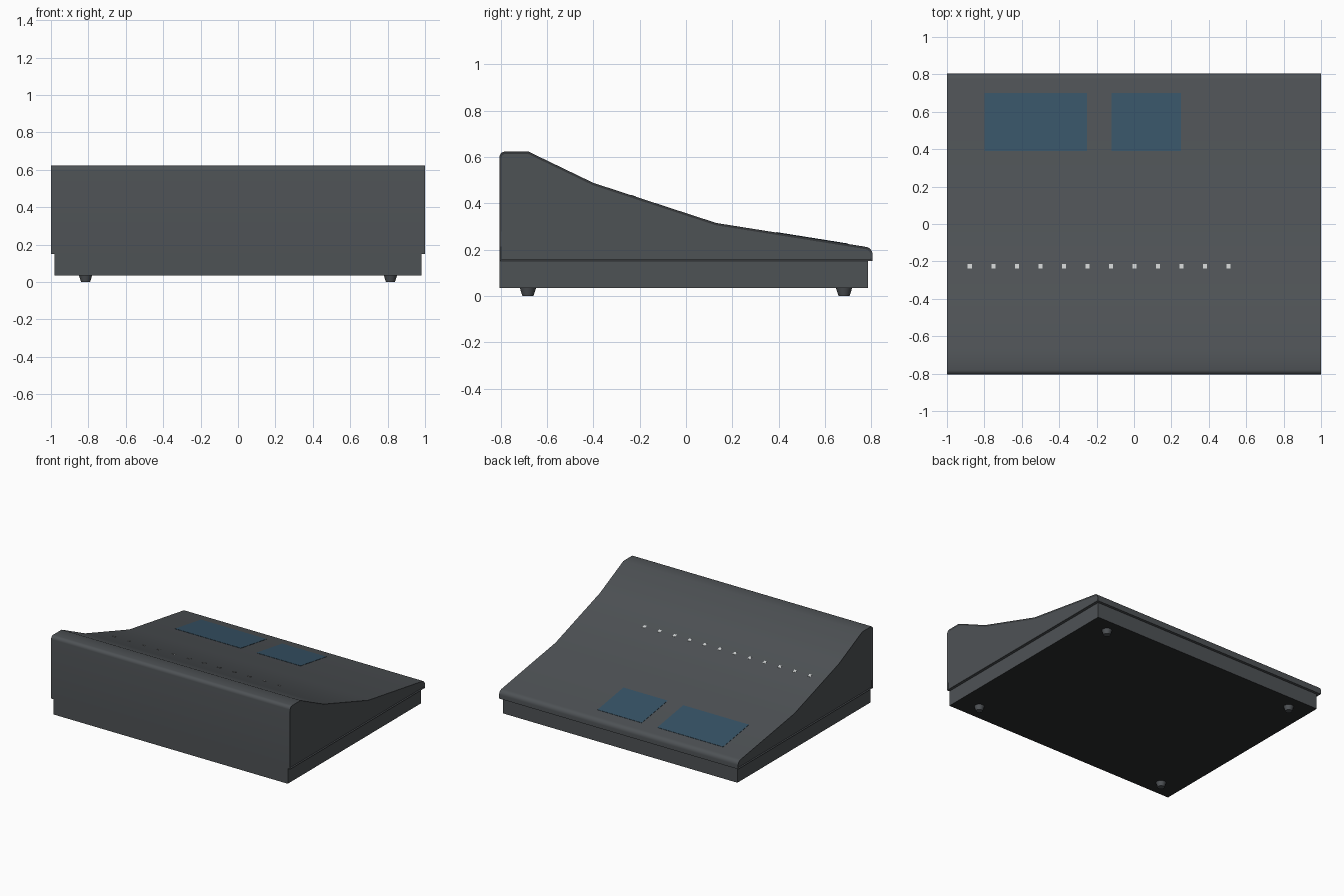
import bpy, bmesh, math
from mathutils import Vector

if "Cube" in bpy.data.objects:
    bpy.data.objects.remove(bpy.data.objects["Cube"])


def material(name, rgb):
    m = bpy.data.materials.new(name)
    m.diffuse_color = (*rgb, 1)
    m.use_nodes = True
    m.node_tree.nodes["Principled BSDF"].inputs["Base Color"].default_value = m.diffuse_color
    return m


GREY = material("slate grey", (0.076, 0.084, 0.091))
DARK = material("underside black", (0.025, 0.026, 0.027))
BLUE = material("display blue", (0.038, 0.088, 0.135))
WHITE = material("indicator light grey", (0.60, 0.62, 0.62))


def finish(name, bm, *mats):
    bmesh.ops.recalc_face_normals(bm, faces=bm.faces)
    me = bpy.data.meshes.new(name)
    bm.to_mesh(me)
    bm.free()
    for m in mats:
        me.materials.append(m)
    me.shade_smooth()
    me.set_sharp_from_angle(angle=math.radians(30))
    ob = bpy.data.objects.new(name, me)
    bpy.context.collection.objects.link(ob)
    return ob


def arc(cy, cz, r, a0, a1, n=5):
    return [(cy + r * math.cos(math.radians(a0 + (a1 - a0) * i / n)),
             cz + r * math.sin(math.radians(a0 + (a1 - a0) * i / n))) for i in range(n + 1)]


# Upper shell: wedge profile swept across the width, with shallow side panels
SLOPE = [(-0.68, 0.623), (-0.4, 0.488), (0.13, 0.315), (0.77, 0.213)]
profile = ([(-0.805, 0.15)] + arc(-0.78, 0.598, 0.025, 180, 90) + SLOPE
           + arc(0.772, 0.179, 0.033, 75, 0) + [(0.805, 0.15)])
bm = bmesh.new()
left = [bm.verts.new((-1, y, z)) for y, z in profile]
right = [bm.verts.new((1, y, z)) for y, z in profile]
n = len(profile)
for i in range(n):
    j = (i + 1) % n
    bm.faces.new((left[i], left[j], right[j], right[i]))
caps = [bm.faces.new(left), bm.faces.new(right[::-1])]
bmesh.ops.recalc_face_normals(bm, faces=bm.faces)
bmesh.ops.inset_individual(bm, faces=caps, thickness=0.01, depth=-0.006)
finish("upper_shell", bm, GREY)

# Base tray, dark on the underside
bm = bmesh.new()
bmesh.ops.create_cube(bm, size=1)
for v in bm.verts:
    v.co = (v.co.x * 1.96, -0.01 + v.co.y * 1.59, 0.0935 + v.co.z * 0.117)
bm.normal_update()
for f in bm.faces:
    f.material_index = 1 if f.normal.z < -0.5 else 0
finish("base_tray", bm, GREY, DARK)

# Four tapered feet
for sx in (-1, 1):
    for sy in (-1, 1):
        bm = bmesh.new()
        bmesh.ops.create_cone(bm, cap_ends=True, segments=20, radius1=0.024,
                              radius2=0.036, depth=0.038)
        bmesh.ops.translate(bm, verts=bm.verts, vec=(sx * 0.815, sy * 0.682, 0.019))
        finish("foot", bm, GREY)


# Thin plates that lie on one straight run of the slope
def plate(name, x0, x1, y0, y1, run, mat):
    (ya, za), (yb, zb) = run
    height = lambda y: za + (zb - za) * (y - ya) / (yb - ya)
    bm = bmesh.new()
    bmesh.ops.create_cube(bm, size=1)
    for v in bm.verts:
        x = x1 if v.co.x > 0 else x0
        y = y1 if v.co.y > 0 else y0
        v.co = Vector((x, y, height(y) + (0.002 if v.co.z > 0 else -0.002)))
    finish(name, bm, mat)


plate("wide_display", -0.80, -0.25, 0.39, 0.70, SLOPE[2:4], BLUE)
plate("small_display", -0.12, 0.25, 0.39, 0.70, SLOPE[2:4], BLUE)
for i in range(12):
    x = -0.878 + i * 0.1258
    plate("indicator", x - 0.011, x + 0.011, -0.237, -0.215, SLOPE[1:3], WHITE)
